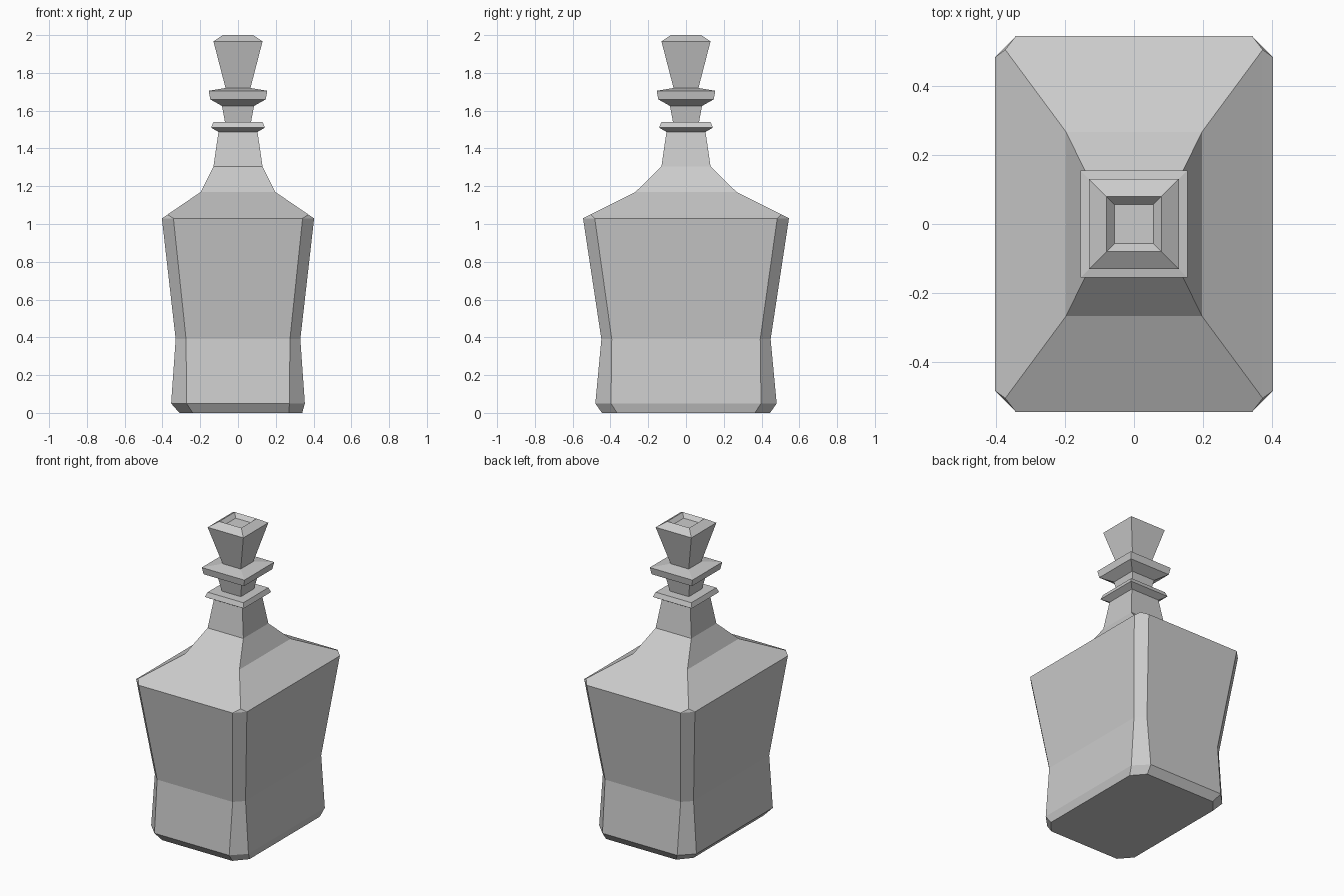
import bpy

if "Cube" in bpy.data.objects:
    bpy.data.objects.remove(bpy.data.objects["Cube"])


def loft(name, rings, close_top=True):
    """Skin a stack of equal-length rings and cap the ends."""
    n = len(rings[0])
    verts = [v for r in rings for v in r]
    faces = [list(range(n))[::-1]]
    for k in range(len(rings) - 1):
        a, b = k * n, (k + 1) * n
        for i in range(n):
            j = (i + 1) % n
            faces.append([a + i, a + j, b + j, b + i])
    faces.append([(len(rings) - 1) * n + i for i in range(n)])
    mesh = bpy.data.meshes.new(name)
    mesh.from_pydata(verts, [], faces)
    ob = bpy.data.objects.new(name, mesh)
    bpy.context.collection.objects.link(ob)
    return ob


def weld(ob):
    """Merge collapsed corners."""
    import bmesh
    bm = bmesh.new()
    bm.from_mesh(ob.data)
    bmesh.ops.remove_doubles(bm, verts=bm.verts, dist=0.0005)
    bmesh.ops.recalc_face_normals(bm, faces=bm.faces)
    bm.to_mesh(ob.data)
    bm.free()


def octagon(z, hx, hy, fx, fy, left=None, left_fx=None):
    """Rectangle hx by hy whose flats end at fx and fy; left side can differ."""
    lx = hx if left is None else left
    lf = fx if left_fx is None else left_fx
    return [(fx, -hy, z), (hx, -fy, z), (hx, fy, z), (fx, hy, z),
            (-lf, hy, z), (-lx, fy, z), (-lx, -fy, z), (-lf, -hy, z)]


def square(z, h):
    return [(h, -h, z), (h, h, z), (-h, h, z), (-h, -h, z)]


# bottle: chamfered body, shoulders, neck
body = [
    octagon(0.00, 0.34, 0.445, 0.27, 0.365, 0.31, 0.24),
    octagon(0.05, 0.354, 0.48, 0.272, 0.397),
    octagon(0.39, 0.33, 0.448, 0.275, 0.393),
    octagon(1.03, 0.403, 0.545, 0.342, 0.483),
]
for z, x, y in ((1.05, 0.373, 0.505), (1.17, 0.197, 0.267),
                (1.305, 0.13, 0.13), (1.49, 0.103, 0.103)):
    body.append(octagon(z, x, y, x, y))
weld(loft("bottle_body", body))

# lip around the mouth
weld(loft("bottle_lip", [square(z, h) for z, h in (
    (1.487, 0.103), (1.51, 0.142), (1.54, 0.13))]))

# stopper: plug, collar, flared grip with a recessed top
weld(loft("stopper", [square(z, h) for z, h in (
    (1.535, 0.068), (1.625, 0.085), (1.66, 0.147), (1.705, 0.155),
    (1.72, 0.066), (1.967, 0.13), (2.0, 0.08), (1.975, 0.057))]))
